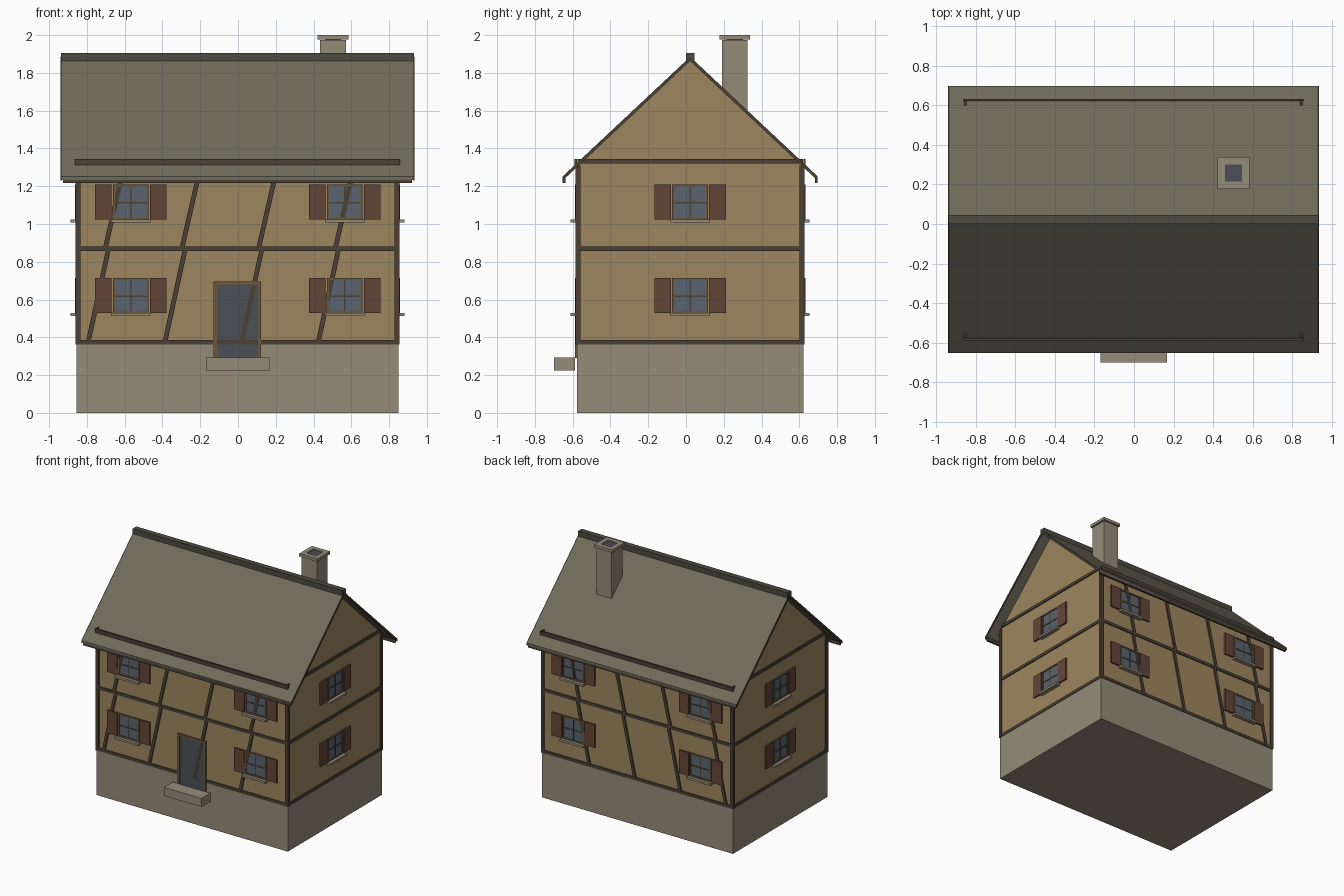
import bpy, bmesh
from math import pi, atan2, hypot
from mathutils import Matrix, Vector

if "Cube" in bpy.data.objects:
    bpy.data.objects.remove(bpy.data.objects["Cube"])

CX, CY = -0.003, 0.022          # centre of the house body
HX, HY = 0.848, 0.597           # half size of the walls


def material(name, rgb):
    m = bpy.data.materials.new(name)
    m.diffuse_color = (*rgb, 1)
    m.use_nodes = True
    m.node_tree.nodes["Principled BSDF"].inputs["Base Color"].default_value = m.diffuse_color
    return m


STONE = material("stone", (0.30, 0.26, 0.19))
PLASTER = material("plaster", (0.34, 0.24, 0.115))
TIMBER = material("timber", (0.07, 0.052, 0.036))
TILE = material("roof_tile", (0.16, 0.15, 0.105))
RIDGE = material("ridge_tile", (0.075, 0.07, 0.05))
SHUTTER = material("shutter_wood", (0.125, 0.06, 0.038))
FRAME = material("frame_wood", (0.15, 0.095, 0.045))
GLASS = material("glass", (0.10, 0.13, 0.16))
DOOR = material("door_paint", (0.07, 0.08, 0.095))

parts = {}


def mesh_for(name, mat):
    if name not in parts:
        parts[name] = (bmesh.new(), mat)
    return parts[name][0]


def box(name, mat, lo, hi, mtx=Matrix()):
    lo, hi = Vector(lo), Vector(hi)
    size = Matrix.Diagonal((*(hi - lo), 1))
    bmesh.ops.create_cube(mesh_for(name, mat), size=1,
                          matrix=mtx @ Matrix.Translation((lo + hi) / 2) @ size)


def extrude_yz(name, mat, pts, x0, x1):
    bm = mesh_for(name, mat)
    face = bm.faces.new([bm.verts.new((x0, y, z)) for y, z in pts])
    ext = bmesh.ops.extrude_face_region(bm, geom=[face])
    moved = [v for v in ext["geom"] if isinstance(v, bmesh.types.BMVert)]
    bmesh.ops.translate(bm, verts=moved, vec=(x1 - x0, 0, 0))
    bmesh.ops.recalc_face_normals(bm, faces=bm.faces)


def facade(angle, dist):
    """Local frame of a wall: x along it, -y outward, y=0 on its surface."""
    return (Matrix.Translation((CX, CY, 0)) @ Matrix.Rotation(angle, 4, 'Z')
            @ Matrix.Translation((0, -dist, 0)))


def brace(m, u0, z0, u1, z1, w=0.025):
    d = hypot(u1 - u0, z1 - z0)
    t = (m @ Matrix.Translation(((u0 + u1) / 2, 0, (z0 + z1) / 2))
         @ Matrix.Rotation(atan2(u1 - u0, z1 - z0), 4, 'Y'))
    box("diagonal_braces", TIMBER, (-w / 2, -0.009, -d / 2), (w / 2, 0.005, d / 2), t)


def window(m, u, z):
    t = m @ Matrix.Translation((u, 0, z))
    w, h, f = 0.095, 0.093, 0.011
    box("window_glass", GLASS, (-w, -0.006, -h), (w, 0.004, h), t)
    for s in (-1, 1):
        a, b = sorted((s * w, s * (w - f)))
        box("window_frames", FRAME, (a, -0.012, -h), (b, 0, h), t)
        a, b = sorted((s * h, s * (h - f)))
        box("window_frames", FRAME, (-w + f, -0.012, a), (w - f, 0, b), t)
        a, b = sorted((s * 0.101, s * 0.190))
        box("shutters", SHUTTER, (a, -0.013, -h), (b, 0, h), t)
    # glazing bars
    box("glazing_bars", TIMBER, (-0.004, -0.010, -h + f), (0.004, 0, h - f), t)
    box("glazing_bars", TIMBER, (-w + f, -0.0095, -0.008), (w - f, 0, 0), t)
    box("window_sills", STONE, (-0.105, -0.036, -h - 0.017), (0.105, 0, -h), t)


# stone base and plastered body with gables
box("stone_base", STONE, (CX - 0.852, CY - 0.60, 0), (CX + 0.852, CY + 0.60, 0.362))
extrude_yz("walls", PLASTER,
           [(CY - HY, 0.36), (CY + HY, 0.36), (CY + HY, 1.305), (CY, 1.868), (CY - HY, 1.305)],
           CX - HX, CX + HX)

# corner posts and floor beams
for sx in (-1, 1):
    for sy in (-1, 1):
        px, py = CX + sx * (HX - 0.004), CY + sy * (HY - 0.004)
        box("corner_posts", TIMBER, (px - 0.013, py - 0.013, 0.362), (px + 0.013, py + 0.013, 1.31))
for a, d, half in ((0, HY, HX), (pi, HY, HX), (pi / 2, HX, HY), (-pi / 2, HX, HY)):
    for z in (0.374, 0.870, 1.333 if d == HX else 1.295):
        box("floor_beams", TIMBER, (-half, -0.008, z - 0.012), (half, 0.005, z + 0.012), facade(a, d))

# long walls: braces leaning towards +x, four windows each
for a, s in ((0, 1), (pi, -1)):
    m = facade(a, HY)
    for i in range(4):
        u = i * 0.406
        brace(m, s * (u - 0.79), 0.375, s * (u - 0.682), 0.87)
        brace(m, s * (u - 0.70), 0.87, s * (u - 0.604), 1.29)
    for u in (-0.565, 0.568):
        for z in (0.622, 1.117):
            window(m, s * u, z)

# end walls: one window per floor
for a in (pi / 2, -pi / 2):
    for z in (0.622, 1.117):
        window(facade(a, HX), 0, z)

# front door and step
m = facade(0, HY)
box("door", DOOR, (-0.108, -0.008, 0.29), (0.108, 0, 0.678), m)
for s in (-1, 1):
    a, b = sorted((s * 0.126, s * 0.108))
    box("door_frame", FRAME, (a, -0.013, 0.29), (b, 0, 0.695), m)
box("door_frame", FRAME, (-0.108, -0.013, 0.678), (0.108, 0, 0.695), m)
box("door_step", STONE, (-0.17, -0.70, 0.224), (0.166, -0.588, 0.292))

# roof slabs with ridge, verge boards, eaves boards and snow rails
EY, EZ, AZ, T = 0.675, 1.252, 1.885, 0.018
extrude_yz("roof", TILE,
           [(CY - EY, EZ), (CY, AZ), (CY + EY, EZ), (CY + EY, EZ - T), (CY, AZ - T), (CY - EY, EZ - T)],
           CX - 0.930, CX + 0.930)
for x in (-0.937, 0.930):
    extrude_yz("verge_boards", TIMBER,
               [(CY - EY, EZ), (CY, AZ), (CY + EY, EZ),
                (CY + EY, EZ - 0.022), (CY, AZ - 0.022), (CY - EY, EZ - 0.022)],
               CX + x, CX + x + 0.007)
box("ridge_cap", RIDGE, (CX - 0.935, CY - 0.023, 1.862), (CX + 0.935, CY + 0.023, 1.905))
for s in (-1, 1):
    y = CY + s * (EY - 0.007)
    box("eaves_boards", TIMBER, (CX - 0.924, y - 0.007, 1.218), (CX + 0.924, y + 0.007, 1.247))
    y = CY + s * 0.605
    box("snow_rails", TIMBER, (CX - 0.86, y - 0.006, 1.31), (CX + 0.86, y + 0.006, 1.343))

# chimney
t = Matrix.Translation((0.503, 0.258, 0))
box("chimney", STONE, (-0.068, -0.068, 1.50), (0.068, 0.068, 1.975), t)
for s in (-1, 1):
    a, b = sorted((s * 0.081, s * 0.043))
    box("chimney_cap", STONE, (a, -0.081, 1.977), (b, 0.081, 2.0), t)
    box("chimney_cap", STONE, (-0.043, a, 1.977), (0.043, b, 2.0), t)
box("chimney_flue", DOOR, (-0.043, -0.043, 1.972), (0.043, 0.043, 1.994), t)

for name, (bm, mat) in parts.items():
    me = bpy.data.meshes.new(name)
    bm.to_mesh(me)
    bm.free()
    me.materials.append(mat)
    bpy.context.collection.objects.link(bpy.data.objects.new(name, me))
